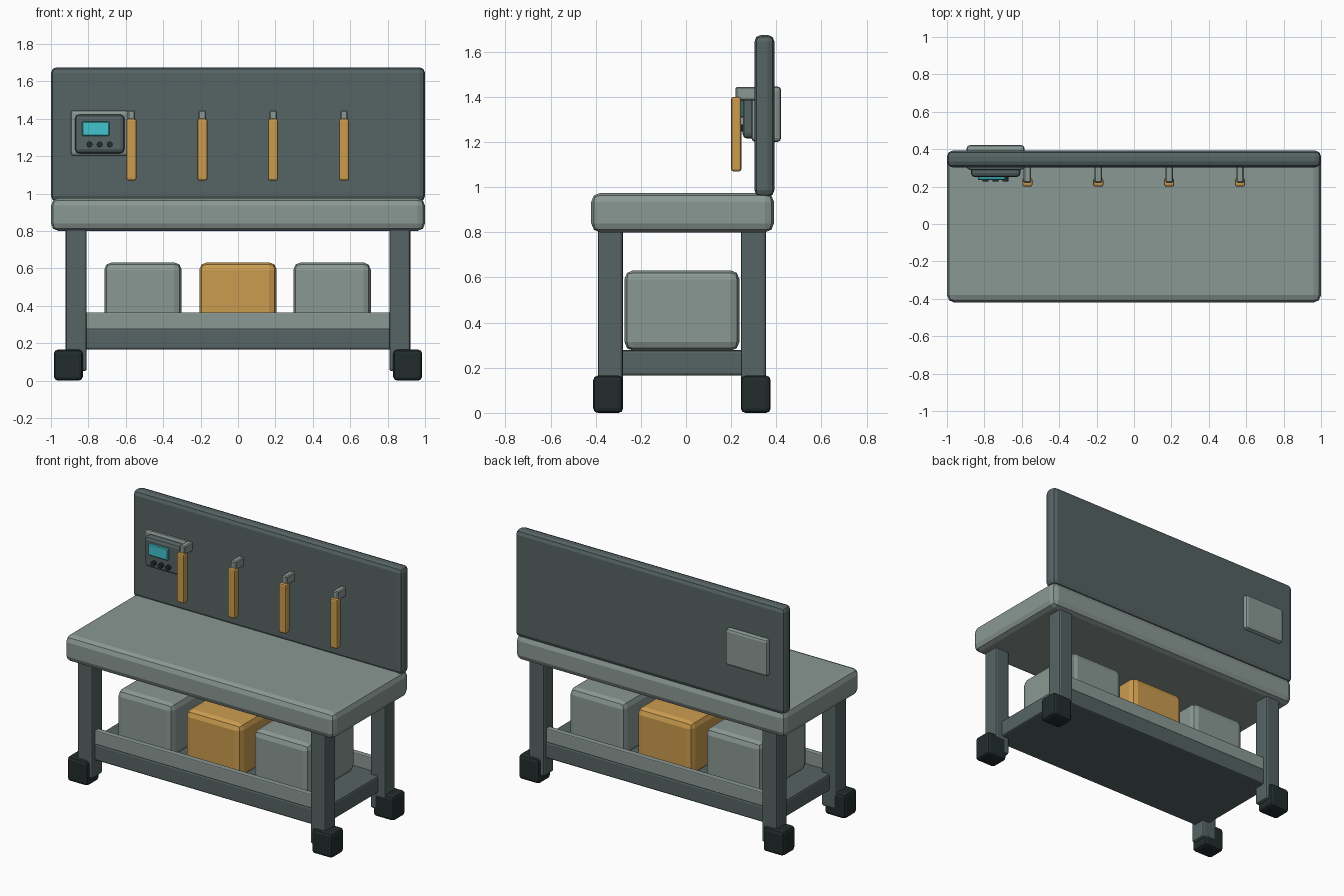
import bpy, bmesh
from mathutils import Matrix, Vector

cube = bpy.data.objects.get("Cube")
if cube:
    bpy.data.objects.remove(cube, do_unlink=True)


def material(name, rgb):
    m = bpy.data.materials.new(name)
    m.use_nodes = True
    m.diffuse_color = (*rgb, 1)
    m.node_tree.nodes["Principled BSDF"].inputs["Base Color"].default_value = (*rgb, 1)
    return m


LIGHT = material("light_grey", (0.255, 0.315, 0.292))
DARK = material("dark_slate", (0.093, 0.125, 0.125))
BLACK = material("rubber_black", (0.016, 0.025, 0.025))
ORANGE = material("ochre", (0.60, 0.335, 0.078))
CYAN = material("screen_cyan", (0.055, 0.55, 0.61))


def finish(name, bm, mat):
    mesh = bpy.data.meshes.new(name)
    bm.to_mesh(mesh)
    bm.free()
    mesh.materials.append(mat)
    obj = bpy.data.objects.new(name, mesh)
    bpy.context.collection.objects.link(obj)
    return obj


def box(name, mat, xs, ys, zs, bevel=0.0, segments=2):
    """Bevelled box spanning the three given ranges."""
    spans = (xs, ys, zs)
    centre = Vector([(a + b) / 2 for a, b in spans])
    size = [b - a for a, b in spans]
    bm = bmesh.new()
    bmesh.ops.create_cube(bm, size=1, matrix=Matrix.Translation(centre) @ Matrix.Diagonal((*size, 1)))
    if bevel:
        bmesh.ops.bevel(bm, geom=bm.edges[:], offset=bevel, offset_type='OFFSET',
                        segments=segments, profile=0.5, affect='EDGES', clamp_overlap=True)
    return finish(name, bm, mat)


def around(c, half):
    return (c - half, c + half)


# Worktop and back panel
box("worktop", LIGHT, (-1, 1), (-0.42, 0.39), (0.80, 0.975), 0.04)
box("back_panel", DARK, (-1, 1), (0.303, 0.392), (0.957, 1.675), 0.03)

# Legs with rubber feet
for side, sx in (("left", 1), ("right", -1)):
    for end, sy in (("front", -1), ("back", 1)):
        y = -0.018 + sy * 0.317
        box(f"{end}_{side}_leg", DARK, around(sx * 0.865, 0.056), around(y, 0.056), (0.05, 0.83), 0.013)
        box(f"{end}_{side}_foot", BLACK, around(sx * 0.907, 0.077), around(y + sy * 0.01, 0.066),
            (0, 0.165), 0.02)

# Lower shelf with a lip along the front and back
box("lower_shelf", DARK, around(0, 0.87), around(-0.018, 0.345), (0.165, 0.278), 0.012)
for end, sy in (("front", -1), ("back", 1)):
    box(f"{end}_shelf_lip", LIGHT, around(0, 0.86), around(-0.018 + sy * 0.322, 0.02), (0.272, 0.365), 0.006)

# Storage bins
for name, x, mat in (("left_bin", 0.503, LIGHT), ("middle_bin", 0, ORANGE), ("right_bin", -0.508, LIGHT)):
    box(name, mat, around(x, 0.207), around(-0.018, 0.255), (0.275, 0.632), 0.04)

# Hanging tools on hooks
for i in range(4):
    x = -0.57 + i * 0.379
    box(f"hook_{i + 1}", LIGHT, around(x, 0.02), (0.22, 0.32), (1.385, 1.445), 0.006, 1)
    box(f"tool_handle_{i + 1}", ORANGE, around(x, 0.027), (0.2, 0.245), (1.07, 1.4), 0.01)

# Control unit: mounting plate through the panel, housing, screen, buttons
box("control_mount", LIGHT, (-0.895, -0.585), (0.29, 0.422), (1.2, 1.447), 0.018)
box("control_housing", DARK, (-0.872, -0.607), (0.25, 0.33), (1.215, 1.422), 0.022)
box("control_screen", CYAN, (-0.835, -0.687), (0.236, 0.256), (1.308, 1.386), 0.005, 1)
for i in range(3):
    bm = bmesh.new()
    spot = Matrix.Translation((-0.794 + i * 0.054, 0.242, 1.262)) @ Matrix.Rotation(1.5708, 4, 'X')
    bmesh.ops.create_cone(bm, cap_ends=True, segments=12, radius1=0.016, radius2=0.016, depth=0.028, matrix=spot)
    finish(f"control_button_{i + 1}", bm, BLACK)
